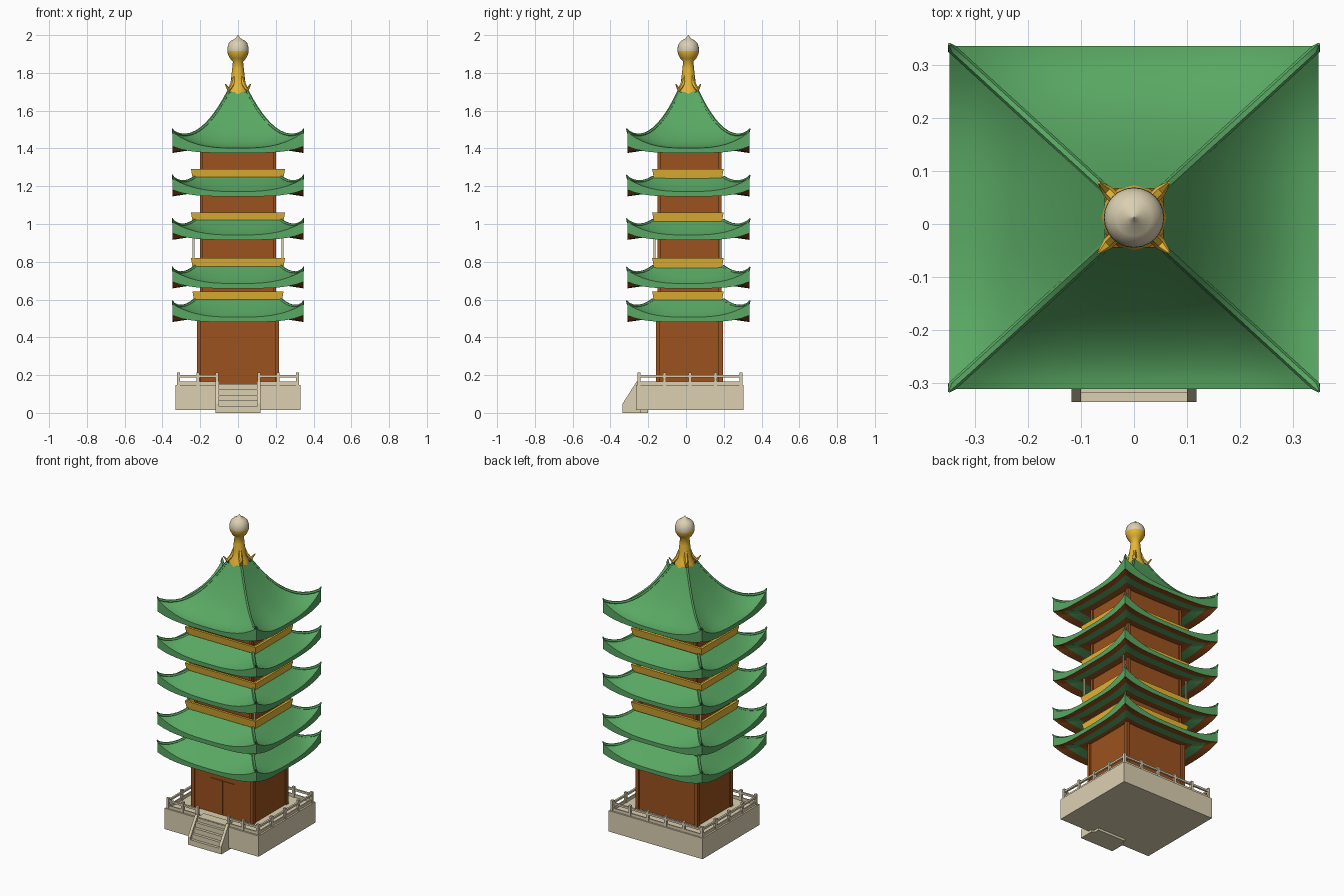
import bpy, bmesh, math
from mathutils import Vector

if "Cube" in bpy.data.objects:
    bpy.data.objects.remove(bpy.data.objects["Cube"])

CY = 0.012  # tower axis in y


def material(name, rgb):
    m = bpy.data.materials.new(name)
    m.diffuse_color = (*rgb, 1)
    m.use_nodes = True
    m.node_tree.nodes["Principled BSDF"].inputs["Base Color"].default_value = m.diffuse_color
    return m


GREEN = material("roof_green", (0.10, 0.39, 0.125))
BROWN = material("timber_brown", (0.33, 0.085, 0.013))
GOLD = material("gold", (0.80, 0.47, 0.035))
STONE = material("pale_stone", (0.71, 0.63, 0.44))


def finish(name, bm, mats, smooth=None):
    bmesh.ops.remove_doubles(bm, verts=bm.verts, dist=1e-5)
    bmesh.ops.recalc_face_normals(bm, faces=bm.faces)
    me = bpy.data.meshes.new(name)
    bm.to_mesh(me)
    bm.free()
    for m in mats:
        me.materials.append(m)
    ob = bpy.data.objects.new(name, me)
    bpy.context.collection.objects.link(ob)
    if smooth:
        bpy.ops.object.select_all(action='DESELECT')
        ob.select_set(True)
        bpy.context.view_layer.objects.active = ob
        bpy.ops.object.shade_smooth_by_angle(angle=math.radians(smooth))
    return ob


def add_box(bm, x0, x1, y0, y1, z0, z1):
    vs = bmesh.ops.create_cube(bm, size=1)["verts"]
    for v in vs:
        v.co = Vector((x1 if v.co.x > 0 else x0, y1 if v.co.y > 0 else y0, z1 if v.co.z > 0 else z0))


def boxes(name, mat, *items):
    bm = bmesh.new()
    for b in items:
        add_box(bm, *b)
    return finish(name, bm, [mat])


def bridge(bm, a, b, mi=0):
    for i in range(len(a)):
        j = (i + 1) % len(a)
        bm.faces.new((a[i], a[j], b[j], b[i])).material_index = mi


def tube(bm, pts, radii, n=6):
    rings = []
    for i, p in enumerate(pts):
        d = (pts[min(i + 1, len(pts) - 1)] - pts[max(i - 1, 0)]).normalized()
        side = d.cross(Vector((0, 0, 1))).normalized()
        up = side.cross(d)
        rings.append([bm.verts.new(p + radii[i] * (side * math.cos(k * math.tau / n) + up * math.sin(k * math.tau / n)))
                      for k in range(n)])
    for a, b in zip(rings, rings[1:]):
        bridge(bm, a, b)
    bm.faces.new(rings[0])
    bm.faces.new(rings[-1])


# ---- roofs: curved sheet with raised corners, nearly flat soffit, hip ridges
EX, EY = 0.348, 0.323
N = 16


def roof(name, z0, ztop, tx, ty, power, lift, rows):
    def top_point(sx, sy, t):
        s = min(abs(sx), abs(sy))
        z = z0 + 0.022 + (ztop - z0 - 0.022) * t ** power + lift * s ** 3 * (1 - t) ** 2
        return Vector((sx * (EX + (tx - EX) * t), CY + sy * (EY + (ty - EY) * t), z))

    def soffit_point(sx, sy, t):
        s = min(abs(sx), abs(sy))
        z = z0 - 0.004 + 0.025 * t + 0.035 * s ** 4 * (1 - t)
        return Vector((sx * (EX + (0.185 - EX) * t), CY + sy * (EY + (0.15 - EY) * t), z))

    loop = []
    for k in range(4):
        for i in range(N):
            s = -1 + 2 * i / N
            loop.append(((s, -1), (1, s), (-s, 1), (-1, -s))[k])
    bm = bmesh.new()
    top = [[bm.verts.new(top_point(x, y, r / rows)) for x, y in loop] for r in range(rows + 1)]
    under = [[bm.verts.new(soffit_point(x, y, t)) for x, y in loop] for t in (0, 0.28, 0.62, 1)]
    for a, b in zip(top, top[1:]):
        bridge(bm, b, a)
    bridge(bm, top[0], under[0])
    for a, b, mi in zip(under, under[1:], (1, 0, 1)):
        bridge(bm, a, b, mi)
    finish(name, bm, [GREEN, BROWN], 40)
    # hip ridges ending in small upturned horns
    bm = bmesh.new()
    for sx in (-1, 1):
        for sy in (-1, 1):
            pts = [top_point(sx, sy, 1 - r / rows) for r in range(rows + 1)]
            pts = [p - Vector((sx, sy, 0)) * 0.005 for p in pts]
            pts.append(Vector((sx * 0.348, CY + sy * 0.327, pts[-1].z + 0.018)))
            tube(bm, pts, [0.009] * (rows + 1) + [0.003])
    finish(name + "_ridges", bm, [GREEN], 50)


tiers = [(0.485, 0.60), (0.663, 0.775), (0.92, 1.02), (1.15, 1.248)]
for i, (a, b) in enumerate(tiers):
    roof(f"roof_{i + 1}", a, b, 0.232, 0.19, 1.15, 0.07, 6)
roof("top_roof", 1.38, 1.70, 0.055, 0.055, 1.9, 0.085, 12)

# ---- flared gold balcony parapets on each lower roof
WY = 0.018


def ring(bm, hx, hy, z, cy):
    return [bm.verts.new((x * hx, cy + y * hy, z)) for x, y in ((-1, -1), (1, -1), (1, 1), (-1, 1))]


for i, (lo, hi) in enumerate([(0.59, 0.643), (0.768, 0.82), (1.012, 1.06), (1.242, 1.29)]):
    h = hi - lo
    bm = bmesh.new()
    prof = [(-0.06, lo), (-0.008, lo), (0.001, hi), (-0.014, hi), (-0.025, lo + 0.4 * h)]
    rs = [ring(bm, (0.24 if i == 0 else 0.248) + d, 0.188 + d, z, 0.01) for d, z in prof]
    for a, b in zip(rs, rs[1:]):
        bridge(bm, a, b)
    bm.faces.new(rs[-1])
    finish(f"parapet_{i + 1}", bm, [GOLD])

# ---- ground floor hall, corner columns and door
corners = [(x, y) for x in (-1, 1) for y in (-1, 1)]
boxes("ground_hall", BROWN, (-0.21, 0.21, -0.15, 0.185, 0.14, 0.52))
boxes("hall_columns", BROWN,
      *[(x * 0.207 - 0.011, x * 0.207 + 0.011, WY + y * 0.166 - 0.011, WY + y * 0.166 + 0.011, 0.14, 0.52)
        for x, y in corners])
boxes("door_panels", BROWN, (-0.085, -0.002, -0.154, -0.149, 0.15, 0.365),
      (0.002, 0.085, -0.154, -0.149, 0.15, 0.365))

# ---- upper storeys with corner posts
for i, (lo, hi) in enumerate([(0.60, 0.70), (0.78, 0.955), (1.02, 1.185), (1.25, 1.42)]):
    boxes(f"storey_{i + 2}", BROWN, (-0.193, 0.193, WY - 0.16, WY + 0.16, lo, hi),
          *[(x * 0.193 - 0.009, x * 0.193 + 0.009, WY + y * 0.16 - 0.009, WY + y * 0.16 + 0.009, lo, hi)
            for x, y in corners])
boxes("gallery_posts", STONE,
      *[(x * 0.235 - 0.005, x * 0.235 + 0.005, 0.01 + y * 0.176 - 0.005, 0.01 + y * 0.176 + 0.005, 0.79, 0.94)
        for x, y in corners])

# ---- finial: gold spindle and cup under a pale ball
prof = [(0.062, 1.685), (0.054, 1.715), (0.041, 1.74), (0.036, 1.775), (0.031, 1.82), (0.027, 1.86), (0.042, 1.876),
        (0.053, 1.897), (0.057, 1.915), (0.056, 1.935), (0.049, 1.957), (0.034, 1.972), (0.013, 1.983), (0.001, 2.0)]
bm = bmesh.new()
rs = [[bm.verts.new((r * math.cos(k * math.tau / 24), CY + r * math.sin(k * math.tau / 24), z)) for k in range(24)]
      for r, z in prof]
for a, b in zip(rs, rs[1:]):
    bridge(bm, a, b, int(a[0].co.z > 1.91))
bm.faces.new(rs[-1]).material_index = 1
finish("finial", bm, [GOLD, STONE], 50)
bm = bmesh.new()
for x, y in corners:
    pts = [Vector((x * r, CY + y * r, z)) for r, z in ((0.015, 1.80), (0.03, 1.74), (0.05, 1.71), (0.066, 1.74))]
    tube(bm, pts, [0.009, 0.012, 0.011, 0.003])
finish("finial_horns", bm, [GOLD], 50)

# ---- stone platform and front steps
boxes("platform", STONE, (-0.33, 0.33, -0.265, 0.305, 0.015, 0.147))
bm = bmesh.new()
side = [(-0.335, 0), (-0.335, 0.035), (-0.318, 0.035), (-0.318, 0.065), (-0.3, 0.065), (-0.3, 0.095),
        (-0.282, 0.095), (-0.282, 0.125), (-0.262, 0.125), (-0.262, 0.152), (-0.2, 0.152), (-0.2, 0)]
a, b = [[bm.verts.new((x, y, z)) for y, z in side] for x in (-0.1, 0.1)]
bridge(bm, a, b)
bm.faces.new(a)
bm.faces.new(b)
for x0, x1 in ((-0.118, -0.1), (0.1, 0.118)):
    a, b = [[bm.verts.new((x, y, z)) for y, z in ((-0.335, 0), (-0.335, 0.05), (-0.262, 0.165), (-0.24, 0.165),
                                                   (-0.24, 0))] for x in (x0, x1)]
    bridge(bm, a, b)
    bm.faces.new(a)
    bm.faces.new(b)
finish("front_steps", bm, [STONE])

# ---- stone balustrade with a gap at the steps
bm = bmesh.new()


def rail(p, q, n):
    p, q = Vector(p), Vector(q)
    for i in range(n + 1):
        c = p.lerp(q, i / n)
        add_box(bm, c.x - 0.008, c.x + 0.008, c.y - 0.008, c.y + 0.008, 0.14, 0.213)
    lo = (min(p.x, q.x), min(p.y, q.y))
    hi = (max(p.x, q.x), max(p.y, q.y))
    for z0, z1, w in ((0.188, 0.2, 0.006), (0.14, 0.165, 0.004)):
        add_box(bm, lo[0] - w, hi[0] + w, lo[1] - w, hi[1] + w, z0, z1)


for s in (-1, 1):
    rail((s * 0.315, -0.25), (s * 0.315, 0.29), 4)
    rail((s * 0.315, -0.25), (s * 0.11, -0.25), 2)
rail((-0.315, 0.29), (0.315, 0.29), 5)
finish("balustrade", bm, [STONE])
